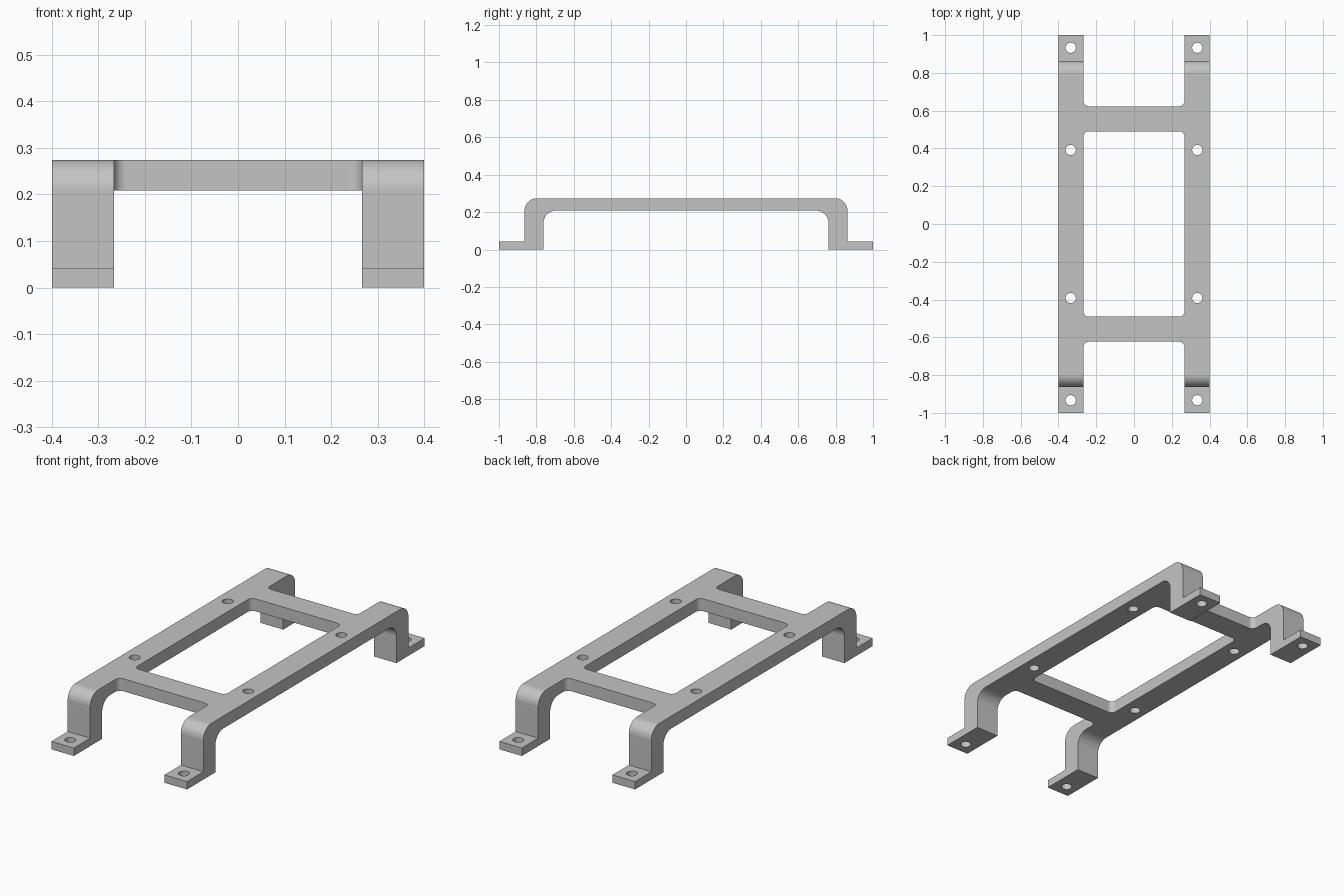
import bpy, bmesh, math
from mathutils import Vector

if "Cube" in bpy.data.objects:
    bpy.data.objects.remove(bpy.data.objects["Cube"])

WIDTH, RAIL_IN = 0.40, 0.267      # half width, inner edge of the rails
TOP, UNDER, FOOT = 0.274, 0.208, 0.042


def rounded(points, steps=10):
    """Round the corners of a 2D outline; each point is (a, b, radius)."""
    out = []
    for i, (a, b, r) in enumerate(points):
        p = Vector((a, b))
        if r == 0:
            out.append(p)
            continue
        u = (Vector(points[i - 1][:2]) - p).normalized()
        v = (Vector(points[(i + 1) % len(points)][:2]) - p).normalized()
        centre = p + (u + v) * r      # all corners are right angles
        for k in range(steps + 1):
            t = math.pi / 2 * k / steps
            out.append(centre - v * r * math.cos(t) - u * r * math.sin(t))
    return out


def prism(bm, outline, to3d, lo, hi):
    """Extrude a 2D outline between two levels."""
    a = [bm.verts.new(to3d(p, lo)) for p in outline]
    b = [bm.verts.new(to3d(p, hi)) for p in outline]
    bm.faces.new(a)
    bm.faces.new(b)
    for i in range(len(a)):
        j = (i + 1) % len(a)
        bm.faces.new((a[i], a[j], b[j], b[i]))


def make_object(name, bm):
    bmesh.ops.recalc_face_normals(bm, faces=bm.faces[:])
    mesh = bpy.data.meshes.new(name)
    bm.to_mesh(mesh)
    bm.free()
    obj = bpy.data.objects.new(name, mesh)
    bpy.context.collection.objects.link(obj)
    return obj


# Bracket body: side profile with feet, legs and rounded bends
half = [(0.762, UNDER, 0.066), (0.762, 0, 0), (1, 0, 0),
        (1, FOOT, 0), (0.863, FOOT, 0), (0.863, TOP, 0.066)]
profile = half + [(-y, z, r) for y, z, r in reversed(half)]
bm = bmesh.new()
prism(bm, rounded(profile), lambda p, x: (x, p.x, p.y), -WIDTH, WIDTH)
frame = make_object("bracket_frame", bm)

# Cutters: centre window, open ends between the legs, screw holes
bm = bmesh.new()
up = lambda p, z: (p.x, p.y, z)
w, r = RAIL_IN, 0.027
prism(bm, rounded([(-w, -0.491, r), (w, -0.491, r), (w, 0.491, r), (-w, 0.491, r)]),
      up, -0.1, 0.5)
for s in (-1, 1):
    prism(bm, rounded([(-w, s * 0.623, r), (w, s * 0.623, r),
                       (w, s * 1.2, 0), (-w, s * 1.2, 0)]), up, -0.1, 0.5)
    for x in (-0.335, 0.335):
        for y in (0.392, 0.933):
            hole = [Vector((x + 0.027 * math.cos(math.tau * k / 32),
                            s * y + 0.027 * math.sin(math.tau * k / 32)))
                    for k in range(32)]
            prism(bm, hole, up, -0.1, 0.5)
cutter = make_object("opening_cutter", bm)
cutter.hide_render = True

cut = frame.modifiers.new("openings", 'BOOLEAN')
cut.operation = 'DIFFERENCE'
cut.solver = 'EXACT'
cut.object = cutter

bpy.ops.object.select_all(action='DESELECT')
frame.select_set(True)
bpy.context.view_layer.objects.active = frame
bpy.ops.object.modifier_apply(modifier=cut.name)
bpy.data.objects.remove(cutter)

# Plain grey metal
grey = bpy.data.materials.new("grey_metal")
grey.diffuse_color = (0.55, 0.55, 0.55, 1)
grey.use_nodes = True
grey.node_tree.nodes["Principled BSDF"].inputs["Base Color"].default_value = grey.diffuse_color
frame.data.materials.clear()
frame.data.materials.append(grey)

# Smooth bends and holes, crisp edges, flat faces kept flat
bpy.ops.object.shade_smooth_by_angle(angle=math.radians(30))
flat = frame.modifiers.new("flat_faces", 'WEIGHTED_NORMAL')
flat.keep_sharp = True
